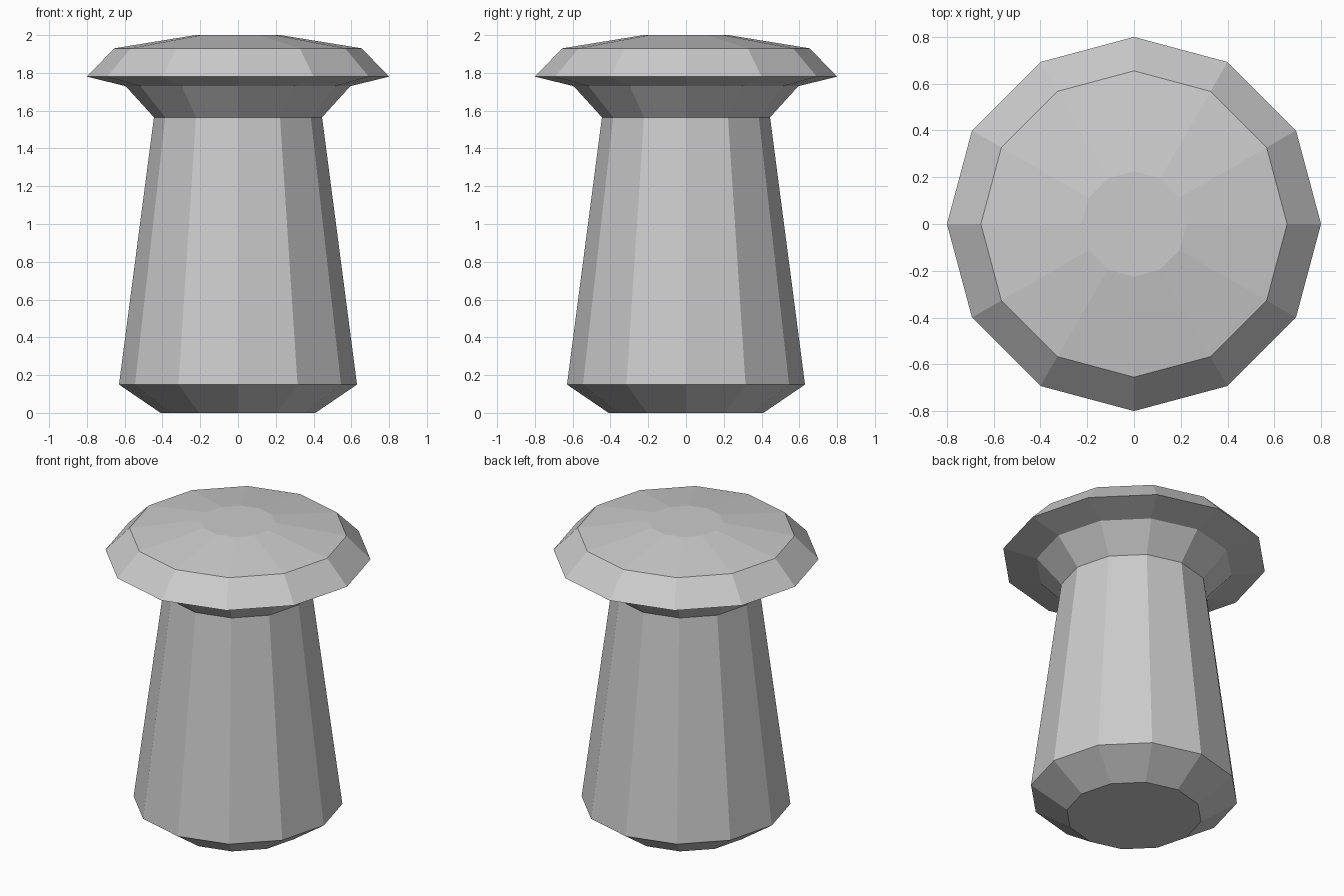
import bpy, bmesh, math

SIDES = 12

cube = bpy.data.objects.get("Cube")
if cube:
    bpy.data.objects.remove(cube, do_unlink=True)

grey = bpy.data.materials.new("plain_grey")
grey.use_nodes = True
grey.diffuse_color = (0.6, 0.6, 0.6, 1)
grey.node_tree.nodes["Principled BSDF"].inputs["Base Color"].default_value = (0.6, 0.6, 0.6, 1)


def turned(name, profile):
    """Closed faceted solid from (radius, height) rings, bottom to top."""
    bm = bmesh.new()
    rings = []
    for r, z in profile:
        angles = [2 * math.pi * i / SIDES for i in range(SIDES)]
        rings.append([bm.verts.new((r * math.cos(a), r * math.sin(a), z)) for a in angles])
    for low, high in zip(rings, rings[1:]):
        for i in range(SIDES):
            j = (i + 1) % SIDES
            bm.faces.new((low[i], low[j], high[j], high[i]))
    bm.faces.new(rings[0][::-1])
    bm.faces.new(rings[-1])
    mesh = bpy.data.meshes.new(name)
    bm.to_mesh(mesh)
    bm.free()
    mesh.materials.append(grey)
    obj = bpy.data.objects.new(name, mesh)
    bpy.context.collection.objects.link(obj)
    return obj


# Bevelled foot, tapered shaft, flared collar and domed cap in one turned body
turned("bollard_body", [
    (0.41, 0), (0.63, 0.15),
    (0.445, 1.565), (0.595, 1.73),
    (0.8, 1.78), (0.655, 1.93), (0.225, 2),
])
